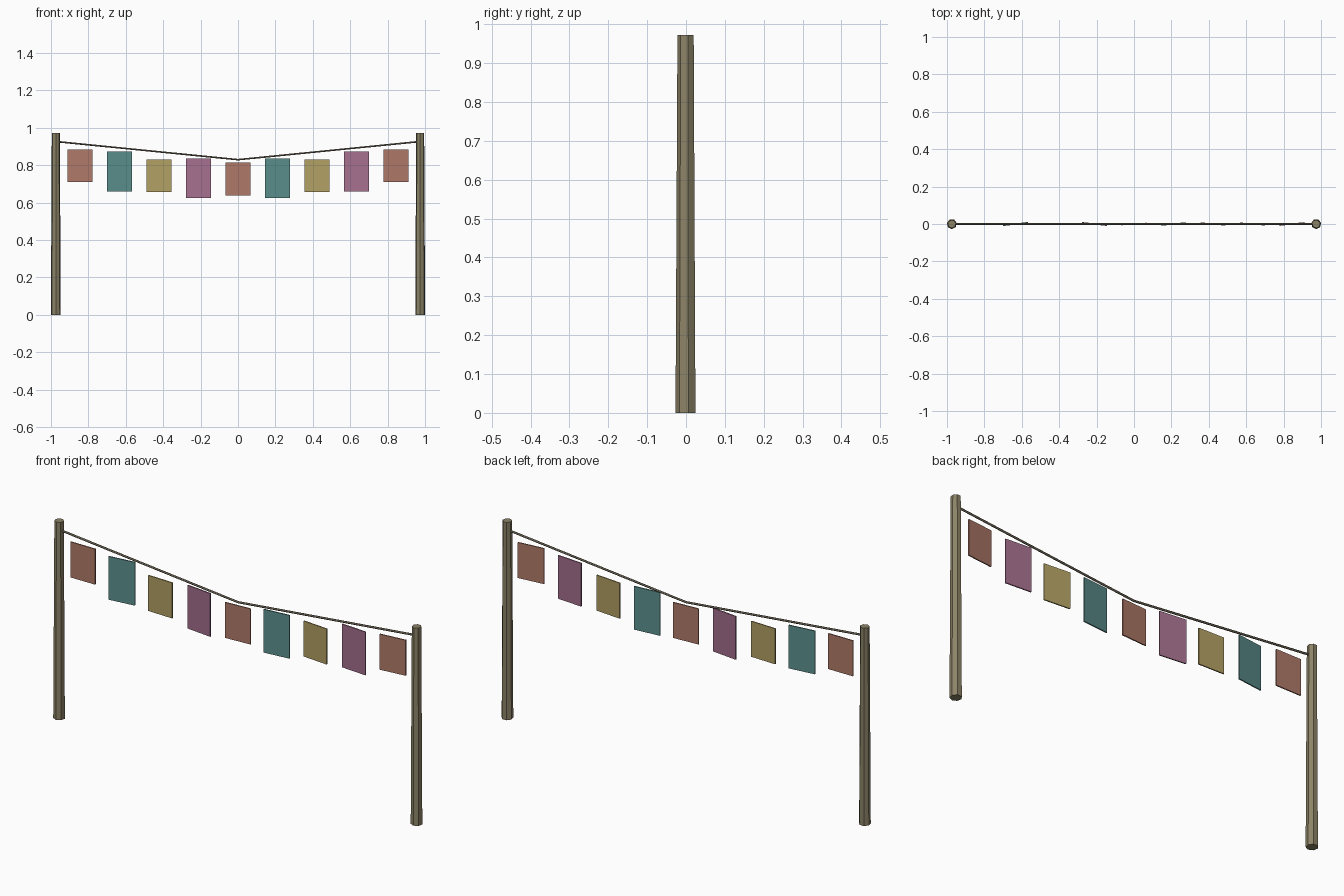
import bpy
import math

cube = bpy.data.objects.get("Cube")
if cube:
    bpy.data.objects.remove(cube, do_unlink=True)


def material(name, *rgb):
    linear = [((c / 255 + 0.055) / 1.055) ** 2.4 for c in rgb] + [1]
    mat = bpy.data.materials.new(name)
    mat.use_nodes = True
    mat.diffuse_color = linear
    mat.node_tree.nodes["Principled BSDF"].inputs["Base Color"].default_value = linear
    return mat


wood = material("weathered_wood", 140, 131, 103)
cord = material("cord", 112, 105, 88)
cloths = [
    material("terracotta_cloth", 176, 122, 104),
    material("teal_cloth", 91, 144, 141),
    material("ochre_cloth", 178, 160, 100),
    material("mauve_cloth", 165, 112, 142),
]

POST_X, POST_H = 0.974, 0.972

# Tapered seven-sided posts
for side, name in ((-1, "right_post"), (1, "left_post")):
    bpy.ops.mesh.primitive_cone_add(
        vertices=7, radius1=0.027, radius2=0.022, depth=POST_H,
        location=(side * POST_X, 0, POST_H / 2), rotation=(0, 0, math.pi))
    post = bpy.context.object
    post.name = name
    post.data.materials.append(wood)

# Rope dipping to the middle
curve = bpy.data.curves.new("rope", "CURVE")
curve.dimensions = "3D"
curve.bevel_depth = 0.005
curve.bevel_resolution = 1
curve.use_fill_caps = True
spline = curve.splines.new("POLY")
spline.points.add(2)
for point, x, z in zip(spline.points, (-POST_X, 0, POST_X), (0.927, 0.83, 0.927)):
    point.co = (x, 0, z, 1)
curve.materials.append(cord)
bpy.context.collection.objects.link(bpy.data.objects.new("rope", curve))

# Cloth flags hanging along a shallow arc, each turned a little
for i in range(9):
    t = (i - 4) / 4
    height = 0.213 if i % 2 else 0.175
    bpy.ops.mesh.primitive_cube_add(
        size=1, location=(0.844 * t, 0, 0.7265 + 0.0705 * t * t),
        rotation=(0, 0, 0.12 * math.sin(1.7 * i)))
    flag = bpy.context.object
    flag.name = f"flag_{i + 1}"
    flag.scale = (0.134, 0.006, height)
    flag.data.materials.append(cloths[i % 4])
